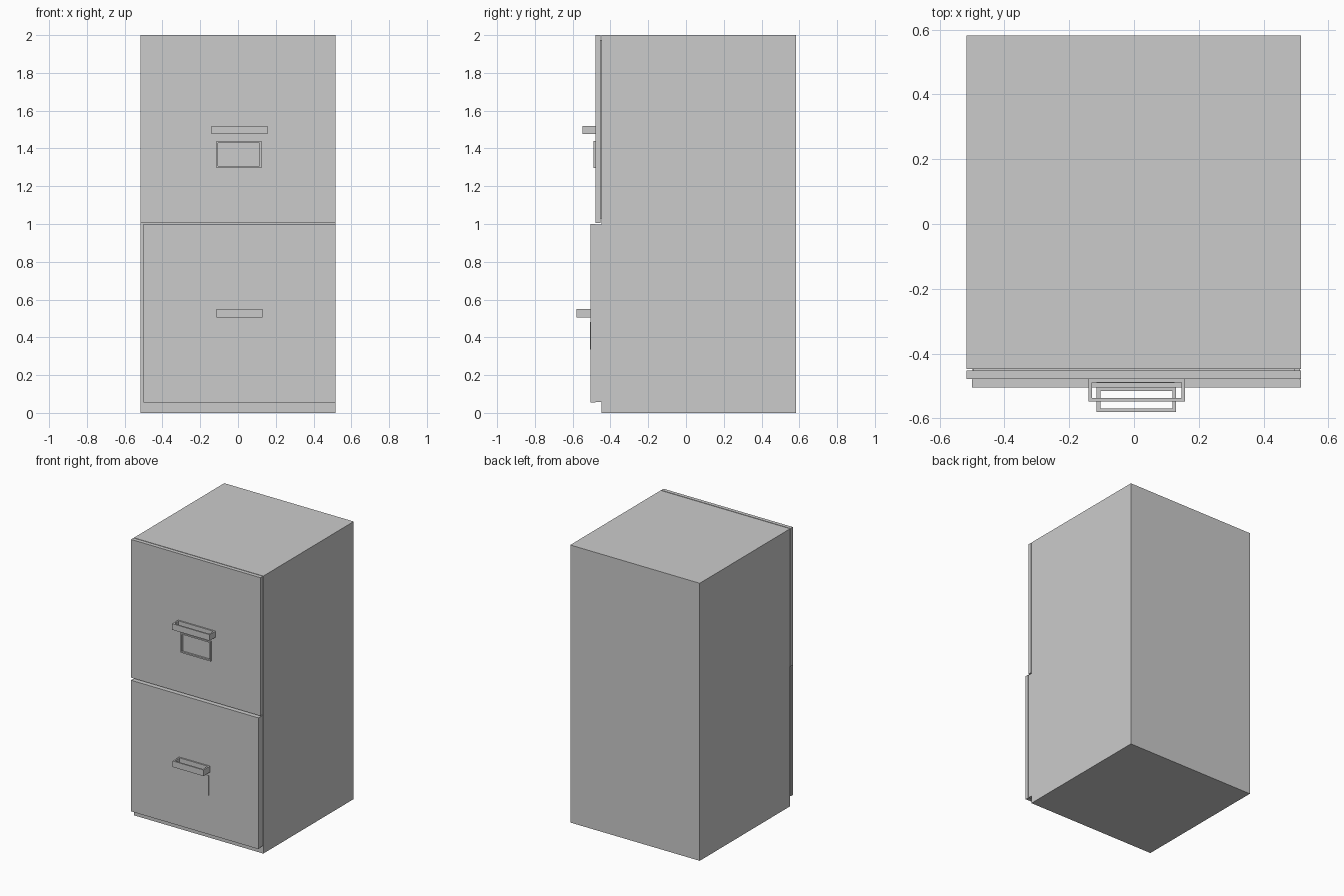
import bpy

if "Cube" in bpy.data.objects:
    bpy.data.objects.remove(bpy.data.objects["Cube"])

def mesh_object(name, verts, faces):
    me = bpy.data.meshes.new(name)
    me.from_pydata(verts, [], faces)
    me.update()
    ob = bpy.data.objects.new(name, me)
    bpy.context.collection.objects.link(ob)
    return ob

def box(name, x0, x1, y0, y1, z0, z1):
    v = [(x, y, z) for z in (z0, z1) for x, y in ((x0, y0), (x1, y0), (x1, y1), (x0, y1))]
    f = [(3, 2, 1, 0), (4, 5, 6, 7)] + [(i, (i + 1) % 4, (i + 1) % 4 + 4, i + 4) for i in range(4)]
    return mesh_object(name, v, f)

def ring(name, a0, a1, b0, b1, c0, c1, wall, upright=False):
    """Rectangular loop in the a-b plane, c is its depth; upright puts b on z and c on y."""
    def rect(w, c):
        pts = ((a0 + w, b0 + w), (a1 - w, b0 + w), (a1 - w, b1 - w), (a0 + w, b1 - w))
        return [(a, c, b) if upright else (a, b, c) for a, b in pts]
    loops = [rect(0, c0), rect(0, c1), rect(wall, c1), rect(wall, c0)]
    v = sum(loops, [])
    f = []
    for k in range(4):
        n = (k + 1) % 4
        for i in range(4):
            j = (i + 1) % 4
            q = (k * 4 + i, k * 4 + j, n * 4 + j, n * 4 + i)
            f.append(q[::-1] if upright else q)
    return mesh_object(name, v, f)

# Cabinet carcass
box("cabinet_body", -0.517, 0.515, -0.447, 0.582, 0, 2)

# Upper drawer: closed, with a hairline gap behind its front
box("upper_drawer_front", -0.517, 0.515, -0.479, -0.452, 1.004, 2)
box("upper_drawer_box", -0.495, 0.495, -0.453, -0.44, 1.03, 1.975)

# Lower drawer: slightly pulled out and shifted
box("lower_drawer_front", -0.50, 0.516, -0.505, -0.48, 0.055, 1.0)
box("lower_drawer_box", -0.498, 0.513, -0.481, -0.44, 0.057, 0.998)

# Pull handles
ring("upper_handle", -0.141, 0.157, -0.548, -0.478, 1.476, 1.52, 0.011)
ring("lower_handle", -0.115, 0.13, -0.58, -0.504, 0.506, 0.55, 0.011)

# Label holders
ring("upper_label_frame", -0.115, 0.125, 1.297, 1.44, -0.491, -0.478, 0.01, upright=True)
box("lower_label_plate", -0.11, 0.122, -0.508, -0.504, 0.335, 0.48)
